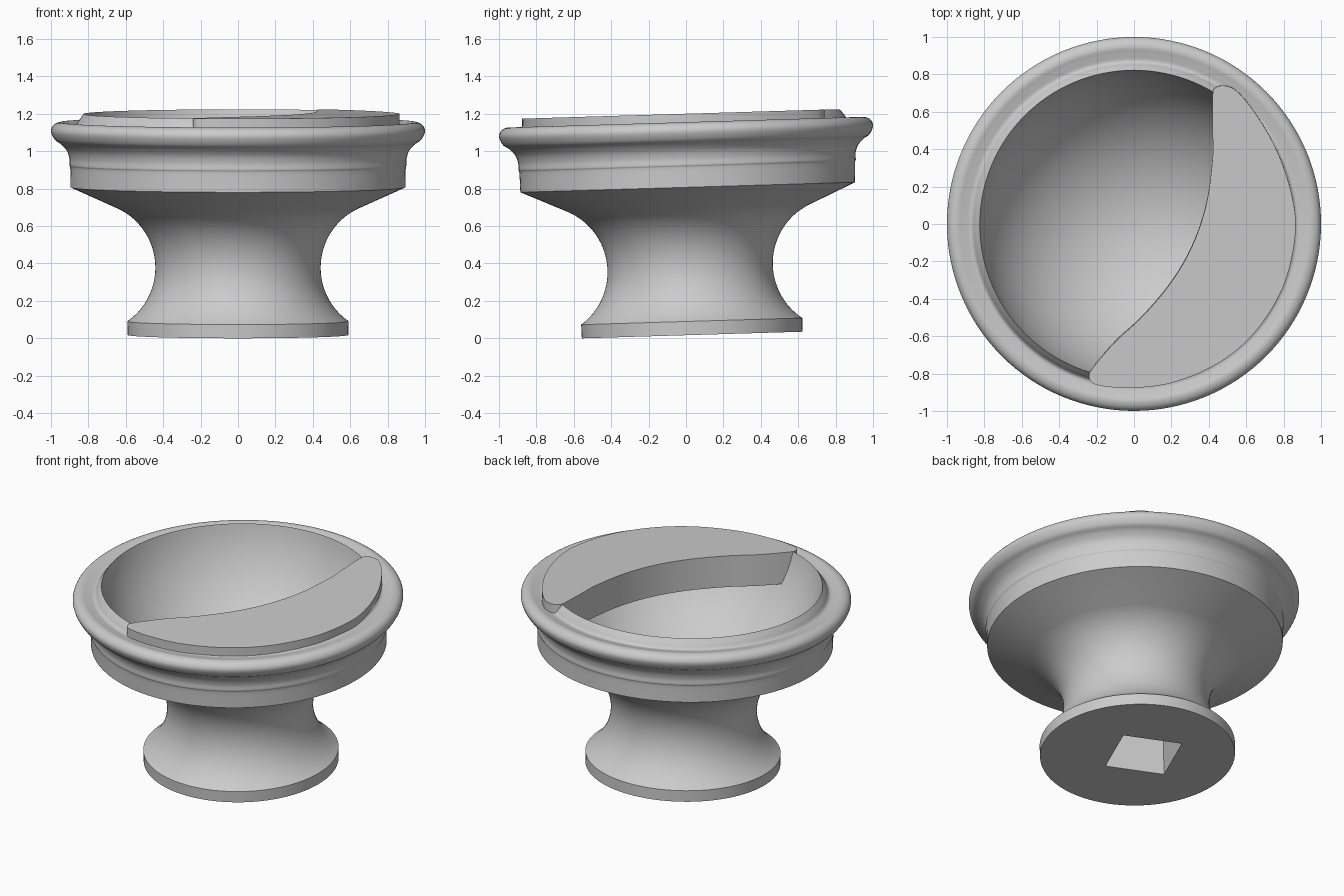
import bpy
import bmesh
import math
from mathutils import Vector

cube = bpy.data.objects.get("Cube")
if cube:
    bpy.data.objects.remove(cube, do_unlink=True)

SEGMENTS = 128
TILT = 0.03
ORIGIN = (0, 0.033, 0.0177)
TOP = 1.182

grey = bpy.data.materials.new("plain grey")
grey.use_nodes = True
grey.diffuse_color = (0.6, 0.6, 0.6, 1)
grey.node_tree.nodes["Principled BSDF"].inputs["Base Color"].default_value = grey.diffuse_color


def smooth_path(points, steps=8):
    """Catmull-Rom curve through 2D points, ends included."""
    pts = [Vector(p) for p in points]
    pts = [2 * pts[0] - pts[1]] + pts + [2 * pts[-1] - pts[-2]]
    path = []
    for a, b, c, d in zip(pts, pts[1:], pts[2:], pts[3:]):
        for i in range(steps):
            t = i / steps
            path.append(0.5 * (2 * b + (c - a) * t + (2 * a - 5 * b + 4 * c - d) * t ** 2
                               + (3 * b - a - 3 * c + d) * t ** 3))
    return path + [pts[-2]]


def arc(centre, radius, start, end, steps):
    """Arc in the profile plane, angles in degrees."""
    angles = [math.radians(start + (end - start) * i / steps) for i in range(steps + 1)]
    return [Vector(centre) + radius * Vector((math.cos(a), math.sin(a))) for a in angles]


def finish(name, bm):
    bmesh.ops.recalc_face_normals(bm, faces=bm.faces)
    mesh = bpy.data.meshes.new(name)
    bm.to_mesh(mesh)
    bm.free()
    mesh.materials.append(grey)
    obj = bpy.data.objects.new(name, mesh)
    bpy.context.collection.objects.link(obj)
    obj.location = ORIGIN
    obj.rotation_euler.x = TILT
    bpy.ops.object.select_all(action="DESELECT")
    obj.select_set(True)
    bpy.context.view_layer.objects.active = obj
    bpy.ops.object.shade_smooth_by_angle(angle=math.radians(32))
    return obj


# Pedestal bowl: foot, waisted stem, band, rolled rim, lip and hollow
stem = arc((0.792, 0.36), 0.35, 235, 116, 40)
band = smooth_path([(0.895, 0.79), (0.897, 0.89), (0.902, 0.91), (0.902, 0.945),
                    (0.915, 0.985), (0.945, 1.02), (0.98, 1.045), (1.0, 1.09),
                    (0.985, 1.124), (0.95, 1.138), (0.91, 1.13), (0.87, 1.125),
                    (0.846, 1.155), (0.825, TOP)], 5)
# The hollow is a cap of a sphere centred a little above the lip
rise = 0.15
sphere = math.hypot(0.825, rise)
lip_angle = math.degrees(math.asin(rise / sphere))
hollow = arc((0, TOP + rise), sphere, -lip_angle, -90, 36)[1:-1]
profile = [Vector((0.59, 0))] + stem + band + hollow

bm = bmesh.new()
rings = []
for r, z in profile:
    rings.append([bm.verts.new((r * math.cos(a), r * math.sin(a), z))
                  for a in (math.tau * i / SEGMENTS for i in range(SEGMENTS))])
for low, high in zip(rings, rings[1:]):
    for i in range(SEGMENTS):
        j = (i + 1) % SEGMENTS
        bm.faces.new((low[i], low[j], high[j], high[i]))
bm.faces.new(rings[-1])


# Square socket in the underside, slightly off centre
def square(z):
    return [bm.verts.new((0.262 * math.cos(a) - 0.03, 0.262 * math.sin(a) + 0.023, z))
            for a in (math.radians(22) + math.pi / 2 * i for i in range(4))]


mouth, ceiling = square(0), square(0.3)
for i in range(4):
    j = (i + 1) % 4
    bm.faces.new((mouth[i], mouth[j], ceiling[j], ceiling[i]))
bm.faces.new(ceiling)
loops = [bm.edges.get((loop[i], loop[(i + 1) % len(loop)]))
         for loop in (rings[0], mouth) for i in range(len(loop))]
bmesh.ops.triangle_fill(bm, edges=loops, use_beauty=True, normal=(0, 0, -1))
finish("pedestal_bowl", bm)

# Crescent shelf across one side of the hollow
outline = smooth_path([(0.42, 0.69), (0.42, 0.5), (0.42, 0.35), (0.385, 0.1), (0.31, -0.12),
                       (0.2, -0.31), (0.05, -0.49), (-0.1, -0.63), (-0.22, -0.77),
                       (-0.24, -0.82), (-0.2, -0.86), (-0.03, -0.877), (0.2, -0.85),
                       (0.45, -0.745), (0.65, -0.575), (0.8, -0.33), (0.862, -0.06),
                       (0.845, 0.15), (0.765, 0.39), (0.65, 0.59), (0.55, 0.71),
                       (0.48, 0.74), (0.43, 0.725), (0.42, 0.69)], 6)[:-1]
bm = bmesh.new()
# The outline is in level plan, so shift it back along the leaning axis
shift = TOP * TILT - ORIGIN[1]
under = bm.faces.new([bm.verts.new((x, y + shift, TOP - 0.205)) for x, y in outline])
raised = bmesh.ops.extrude_face_region(bm, geom=[under], use_keep_orig=True)["geom"]
bmesh.ops.translate(bm, vec=(0, 0, 0.206),
                    verts=[v for v in raised if isinstance(v, bmesh.types.BMVert)])
finish("crescent_shelf", bm)
